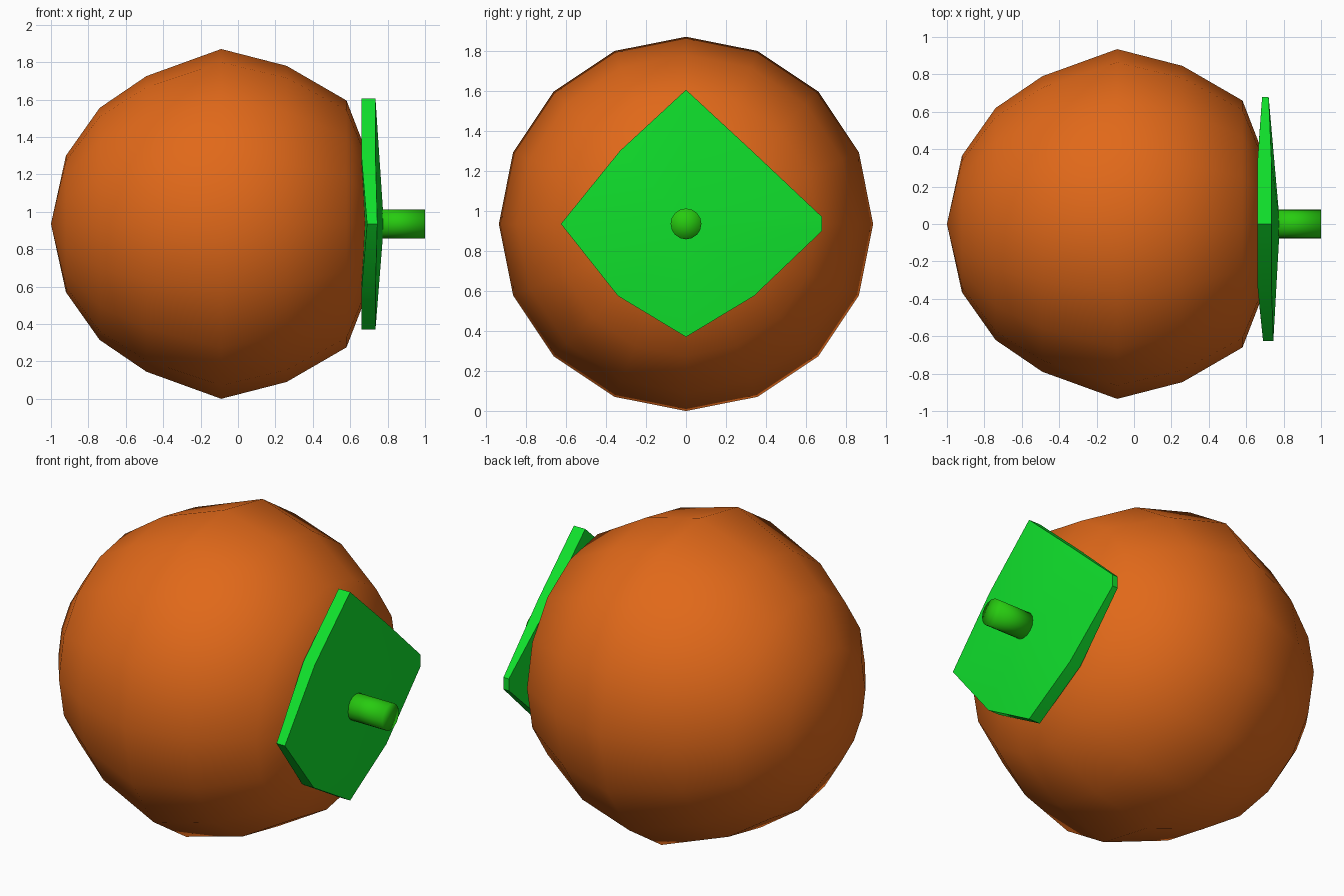
import bpy, bmesh, math

if "Cube" in bpy.data.objects:
    bpy.data.objects.remove(bpy.data.objects["Cube"])

CZ = 0.935  # height of the fruit's axis, which runs along x


def finish(name, bm, color, angle):
    bmesh.ops.recalc_face_normals(bm, faces=bm.faces)
    mesh = bpy.data.meshes.new(name)
    bm.to_mesh(mesh)
    bm.free()
    obj = bpy.data.objects.new(name, mesh)
    bpy.context.collection.objects.link(obj)
    mat = bpy.data.materials.new(name + "_color")
    mat.diffuse_color = (*color, 1)
    mat.use_nodes = True
    mat.node_tree.nodes["Principled BSDF"].inputs["Base Color"].default_value = mat.diffuse_color
    mesh.materials.append(mat)
    bpy.ops.object.select_all(action='DESELECT')
    obj.select_set(True)
    bpy.context.view_layer.objects.active = obj
    bpy.ops.object.shade_smooth_by_angle(angle=math.radians(angle))
    return obj


def lathe_x(profile, sides):
    """Revolve (x, radius) points about the fruit axis; radius 0 is a pole."""
    bm = bmesh.new()
    rings = []
    for x, r in profile:
        n = sides if r else 1
        rings.append([bm.verts.new((x, r * math.sin(2 * math.pi * i / sides),
                                    CZ + r * math.cos(2 * math.pi * i / sides)))
                      for i in range(n)])
    for a, b in zip(rings, rings[1:]):
        for i in range(sides):
            j = (i + 1) % sides
            quad = [a[i % len(a)], a[j % len(a)], b[j % len(b)], b[i % len(b)]]
            bm.faces.new(list(dict.fromkeys(quad)))
    return bm


# Fruit body: 16-sided, slightly flattened toward the stem
body = [(-1, 0), (-0.92, 0.365), (-0.74, 0.62), (-0.49, 0.79), (-0.09, 0.935),
        (0.26, 0.845), (0.58, 0.66), (0.70, 0.35), (0.74, 0)]
finish("fruit_body", lathe_x(body, 16), (0.75, 0.14, 0.01), 80)

# Leafy cap: four-pointed plate, (y, z offset, front x, back x) round the rim
rim = [(0, 0.67, 0.735, 0.66), (0.33, 0.365, 0.735, 0.66),
       (0.68, 0.035, 0.72, 0.685), (0.68, -0.035, 0.72, 0.685),
       (0.34, -0.36, 0.735, 0.66), (0, -0.565, 0.735, 0.66),
       (-0.34, -0.36, 0.735, 0.66), (-0.625, 0, 0.745, 0.69),
       (-0.33, 0.365, 0.735, 0.66)]
bm = bmesh.new()
front = [bm.verts.new((f, y, CZ + z)) for y, z, f, b in rim]
back = [bm.verts.new((b, y, CZ + z)) for y, z, f, b in rim]
tip = bm.verts.new((0.78, 0, CZ))
base = bm.verts.new((0.66, 0, CZ))
for i in range(len(rim)):
    j = (i + 1) % len(rim)
    bm.faces.new((front[i], front[j], tip))
    bm.faces.new((back[j], back[i], base))
    bm.faces.new((front[j], front[i], back[i], back[j]))
finish("leaf_cap", bm, (0.005, 0.75, 0.025), 40)

# Stem
finish("stem", lathe_x([(0.72, 0), (0.72, 0.077), (1.0, 0.077), (1.0, 0)], 16),
       (0.02, 0.6, 0.005), 100)
